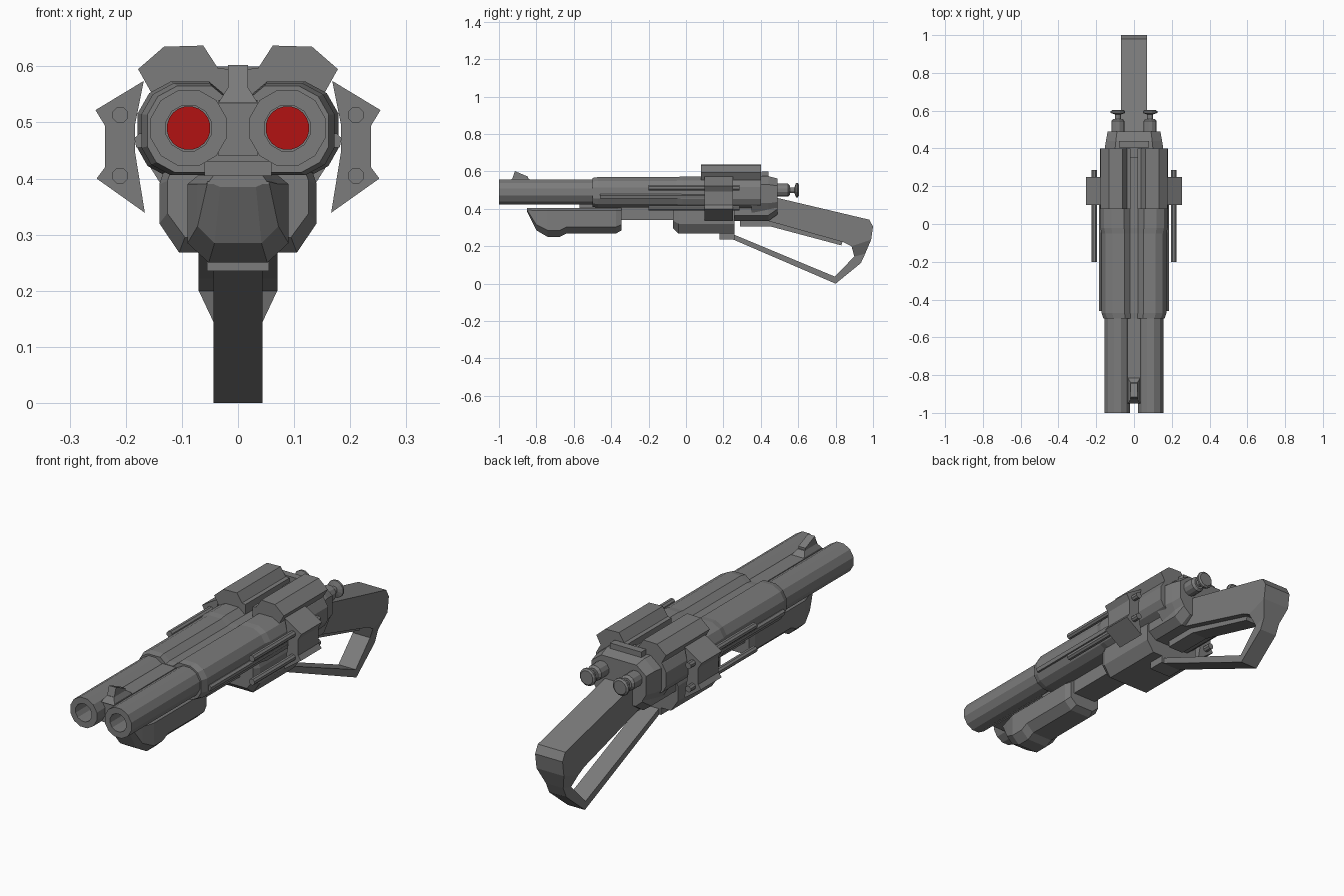
import bpy, bmesh, math

cube = bpy.data.objects.get("Cube")
if cube:
    bpy.data.objects.remove(cube, do_unlink=True)


def material(name, color):
    m = bpy.data.materials.new(name)
    m.use_nodes = True
    m.diffuse_color = color
    bsdf = next(n for n in m.node_tree.nodes if n.type == 'BSDF_PRINCIPLED')
    bsdf.inputs["Base Color"].default_value = color
    return m


GREY = material("gunmetal_grey", (0.2, 0.2, 0.2, 1))
RED = material("bore_red", (0.45, 0.006, 0.006, 1))


def loft(name, rings, mat=GREY):
    """Skin a row of equal-sized closed rings and cap both ends."""
    bm = bmesh.new()
    rows = [[bm.verts.new(p) for p in ring] for ring in rings]
    n = len(rows[0])
    for a, b in zip(rows, rows[1:]):
        for i in range(n):
            j = (i + 1) % n
            bm.faces.new((a[i], a[j], b[j], b[i]))
    bm.faces.new(rows[0])
    bm.faces.new(rows[-1])
    bmesh.ops.recalc_face_normals(bm, faces=bm.faces)
    mesh = bpy.data.meshes.new(name)
    bm.to_mesh(mesh)
    bm.free()
    mesh.materials.append(mat)
    ob = bpy.data.objects.new(name, mesh)
    bpy.context.scene.collection.objects.link(ob)
    return ob


def prism_y(name, profile, y0, y1):
    return loft(name, [[(x, y, z) for x, z in profile] for y in (y0, y1)])


def prism_x(name, profile, w):
    return loft(name, [[(x, y, z) for y, z in profile] for x in (-w, w)])


def lathe(name, x, z, steps, sides=12, mat=GREY):
    """Turn (radius, y) steps around an axis running along y."""
    angles = [2 * math.pi * (i + 0.5) / sides for i in range(sides)]
    return loft(name, [[(x + r * math.cos(a), y, z + r * math.sin(a)) for a in angles]
                       for r, y in steps], mat)


def mirrored(half):
    """Close a half outline, listed from top centre to bottom centre."""
    return half + [(-x, z) for x, z in reversed(half)]


def box(name, w, y0, y1, z0, z1):
    return prism_x(name, [(y0, z0), (y1, z0), (y1, z1), (y0, z1)], w)


# Twin-tube shroud and receiver
outline = mirrored([(0.02, 0.545), (0.05, 0.57), (0.115, 0.57), (0.152, 0.55), (0.172, 0.515),
                    (0.172, 0.455), (0.155, 0.425), (0.12, 0.406)])


def shroud_ring(y, s):
    return [(x * s, y, 0.49 + (z - 0.49) * s) for x, z in outline]


loft("shroud", [shroud_ring(y, s) for y, s in
                ((-0.5, 0.94), (-0.47, 1), (-0.05, 1), (-0.02, 1.04), (0.4, 1.04))])

tail = mirrored([(0.1, 0.575), (0.155, 0.53), (0.155, 0.43), (0.125, 0.38)])
loft("receiver_tail", [[(x * s, y, 0.48 + (z - 0.48) * t) for x, z in tail]
                       for y, s, t in ((0.35, 1.05, 1), (0.44, 0.96, 1), (0.49, 0.9, 0.86))])
loft("receiver_floor", [[(-w, y, 0.42), (w, y, 0.42), (w, y, z + 0.03), (w * 0.7, y, z),
                         (-w * 0.7, y, z), (-w, y, z + 0.03)]
                        for y, w, z in ((0.24, 0.13, 0.335), (0.44, 0.13, 0.335), (0.49, 0.12, 0.37))])

# Lower action block
block = mirrored([(0.13, 0.42), (0.14, 0.39), (0.14, 0.32), (0.105, 0.268)])
loft("action_block", [[(x * s, y, 0.42 + (z - 0.42) * t) for x, z in block]
                      for y, s, t in ((-0.07, 0.9, 0.82), (-0.04, 1, 1), (0.26, 1, 1))])
box("guard_mount", 0.055, 0.18, 0.26, 0.235, 0.28)
box("under_rail", 0.06, -0.35, -0.05, 0.34, 0.415)
box("magazine_rail", 0.06, -0.57, -0.3, 0.395, 0.43)

# Foregrip, narrowing toward the muzzle
grip = []
for y, w, bottom, bevel in ((-0.85, 0.055, 0.385, 0.01), (-0.8, 0.072, 0.285, 0.03),
                            (-0.74, 0.09, 0.25, 0.035), (-0.675, 0.09, 0.25, 0.035),
                            (-0.64, 0.09, 0.268, 0.035), (-0.375, 0.09, 0.268, 0.035),
                            (-0.345, 0.08, 0.285, 0.03)):
    half = [(w * 0.8, 0.405), (w, 0.39), (w, bottom + bevel), (w * 0.58, bottom)]
    grip.append([(x, y, z) for x, z in mirrored(half)])
loft("foregrip", grip)

# Barrel web and front sight
box("barrel_web", 0.035, -0.94, -0.45, 0.44, 0.54)
loft("front_sight_base", [[(-w, y, z) for w, y in ((a, b), (-a, b), (-a, c), (a, c))]
                          for a, b, c, z in ((0.035, -0.95, -0.81, 0.535), (0.018, -0.93, -0.84, 0.562))])
prism_x("front_sight", [(-0.93, 0.555), (-0.915, 0.602), (-0.845, 0.572), (-0.845, 0.555)], 0.018)
box("rear_sight", 0.08, 0.405, 0.44, 0.56, 0.6)

# Stock arm, butt and lower strut
prism_x("stock_arm", [(0.42, 0.45), (0.49, 0.458), (0.98, 0.342), (1.0, 0.305), (0.99, 0.235),
                      (0.885, 0.2), (0.84, 0.222), (0.44, 0.335)], 0.07)
prism_x("stock_underplate", [(0.29, 0.35), (0.29, 0.305), (0.455, 0.305), (0.83, 0.205),
                             (0.84, 0.235), (0.44, 0.35)], 0.04)
loft("stock_butt", [[(-w, ya, za), (w, ya, za), (w, yb, zb), (-w, yb, zb)]
                    for w, ya, za, yb, zb in ((0.07, 0.885, 0.2, 0.99, 0.235),
                                              (0.044, 0.9, 0.145, 0.958, 0.16),
                                              (0.044, 0.795, 0.038, 0.935, 0.11))])
prism_x("stock_strut", [(0.25, 0.265), (0.25, 0.237), (0.8, 0.0), (0.935, 0.11), (0.795, 0.038)], 0.044)

# Paired parts
for s, side in ((1, "left"), (-1, "right")):
    x = s * 0.088
    lathe(side + "_barrel", x, 0.49, ((0.07, -0.45), (0.07, -1), (0.042, -1), (0.042, -0.7)))
    lathe(side + "_bore_end", x, 0.49, ((0.039, -0.706), (0.039, -0.7)), 20, RED)

    # Angled top cover
    cover = [(0.178, 0.595), (0.132, 0.635), (0.062, 0.637), (0.036, 0.597), (0.018, 0.595),
             (0.018, 0.55), (0.15, 0.545)]
    prism_y(side + "_top_cover", [(s * a, z) for a, z in cover], 0.08, 0.4)

    # Shell bracket with its two rods
    bracket = [(0.168, 0.574), (0.254, 0.522), (0.237, 0.494), (0.237, 0.42), (0.252, 0.4),
               (0.166, 0.339), (0.184, 0.45), (0.184, 0.494)]
    prism_y(side + "_bracket", [(s * a, z) for a, z in bracket], 0.1, 0.25)
    for z, level in ((0.513, "upper"), (0.405, "lower")):
        lathe(f"{side}_{level}_rod", s * 0.21, z, ((0.015, -0.2), (0.015, 0.285)), 8)

    # Thin side rail
    rail = [(0.16, 0.48), (0.176, 0.48), (0.185, 0.472), (0.181, 0.455), (0.16, 0.455)]
    prism_y(side + "_side_rail", [(s * a, z) for a, z in rail], -0.46, 0.2)

    # Rear knob
    lathe(side + "_rear_knob", s * 0.085, 0.5,
          ((0.036, 0.46), (0.036, 0.545), (0.026, 0.555), (0.016, 0.555), (0.016, 0.58),
           (0.04, 0.588), (0.04, 0.597), (0.032, 0.603)))
